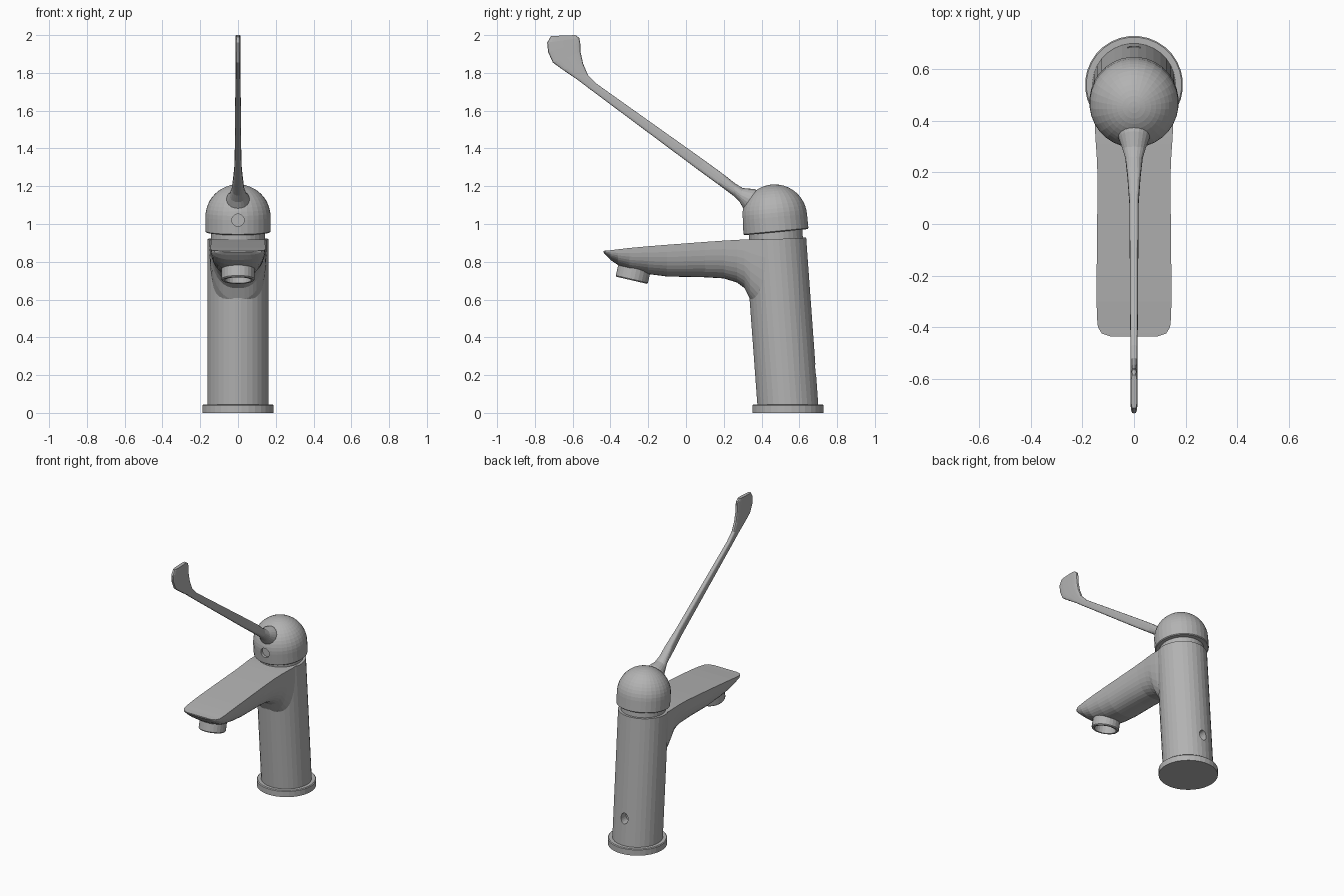
import bpy, bmesh, math
from mathutils import Matrix, Vector

cube = bpy.data.objects.get("Cube")
if cube:
    bpy.data.objects.remove(cube, do_unlink=True)

metal = bpy.data.materials.new("satin_grey_metal")
metal.use_nodes = True
metal.diffuse_color = (0.45, 0.45, 0.45, 1)
metal.node_tree.nodes["Principled BSDF"].inputs["Base Color"].default_value = (0.45, 0.45, 0.45, 1)


def loft(name, rings):
    """Skin a list of equal-length rings and cap both ends."""
    bm = bmesh.new()
    loops = [[bm.verts.new(p) for p in ring] for ring in rings]
    n = len(loops[0])
    for a, b in zip(loops, loops[1:]):
        for i in range(n):
            j = (i + 1) % n
            bm.faces.new((a[i], a[j], b[j], b[i]))
    bm.faces.new(loops[0])
    bm.faces.new(loops[-1])
    bmesh.ops.recalc_face_normals(bm, faces=bm.faces)
    mesh = bpy.data.meshes.new(name)
    bm.to_mesh(mesh)
    bm.free()
    obj = bpy.data.objects.new(name, mesh)
    bpy.context.collection.objects.link(obj)
    mesh.materials.append(metal)
    return obj


def lathe(name, profile, y, z, tilt=0, sides=32):
    """Turn (radius, height) pairs around an axis leaning by tilt degrees."""
    place = Matrix.Translation((0, y, z)) @ Matrix.Rotation(math.radians(tilt), 4, "X")
    turn = [math.tau * (i + 0.5) / sides for i in range(sides)]
    return loft(name, [[place @ Vector((r * math.cos(a), r * math.sin(a), h)) for a in turn]
                       for r, h in profile])


def drill(target, location, radius, depth, stretch=1):
    """Cut a round recess along y into the target."""
    bpy.ops.mesh.primitive_cylinder_add(vertices=20, radius=radius, depth=depth,
                                        location=location, rotation=(math.pi / 2, 0, 0))
    cutter = bpy.context.object
    cutter.scale.y = stretch
    cutter.hide_render = True
    mod = target.modifiers.new("recess", "BOOLEAN")
    mod.operation = "DIFFERENCE"
    mod.solver = "EXACT"
    mod.object = cutter
    bpy.context.view_layer.objects.active = target
    bpy.ops.object.modifier_apply(modifier=mod.name)
    bpy.data.objects.remove(cutter, do_unlink=True)


def power(v, p):
    return math.copysign(abs(v) ** p, v)


# Base flange
lathe("base_flange", [(0.19, 0), (0.19, 0.04), (0.185, 0.045)], 0.54, 0)

# Leaning body: (centre y, z, slope of the cut)
body_rings = []
for cy, cz, slope in ((0.54, 0.03, 0), (0.475, 0.92, 0.05)):
    body_rings.append([])
    for i in range(32):
        a = math.tau * (i + 0.5) / 32
        dy = 0.162 * math.sin(a)
        body_rings[-1].append((0.162 * math.cos(a), cy + dy, cz + slope * dy))
body = loft("body", body_rings)
drill(body, (0, 0.68, 0.23), 0.027, 0.1, 1.4)

# Neck and domed cap
lathe("neck", [(0.143, 0), (0.143, 0.09)], 0.478, 0.9, 4)
dome = [(0.15, 0), (0.168, 0), (0.173, 0.005)]
for k in range(12):
    a = math.pi / 2 * k / 12
    dome.append((0.173 * math.cos(a), 0.08 + 0.173 * math.sin(a)))
dome.append((0.004, 0.253))
cap = lathe("domed_cap", dome, 0.477, 0.957, 5.5)
drill(cap, (0, 0.3, 1.02), 0.033, 0.04)

# Spout stations: y, half width, top z, bottom z
spout = [(-0.437, 0.09, 0.858, 0.85), (-0.425, 0.125, 0.859, 0.835),
         (-0.40, 0.14, 0.861, 0.81), (-0.36, 0.144, 0.866, 0.783),
         (-0.30, 0.145, 0.873, 0.755), (-0.20, 0.145, 0.882, 0.735),
         (-0.10, 0.144, 0.89, 0.722), (0.10, 0.142, 0.905, 0.718),
         (0.20, 0.142, 0.912, 0.712), (0.27, 0.145, 0.916, 0.69),
         (0.31, 0.148, 0.918, 0.66), (0.34, 0.15, 0.919, 0.6),
         (0.39, 0.152, 0.919, 0.53), (0.46, 0.15, 0.919, 0.45)]
arc = [math.pi * i / 20 for i in range(21)]
loft("spout", [[(w * power(math.cos(a), 0.8), y, top - (top - low) * power(math.sin(a), 0.8))
                for a in arc] for y, w, top, low in spout])

# Hollow outlet under the spout
lathe("outlet_ring", [(0.07, 0.05), (0.07, 0), (0.083, 0), (0.088, 0.006), (0.088, 0.08)],
      -0.288, 0.702, -13, 24)

# Lever stations: upper edge y, z, lower edge y, z, half thickness
lever = [(0.44, 1.16, 0.36, 1.04, 0.075), (0.36, 1.185, 0.305, 1.08, 0.06),
         (0.30, 1.19, 0.285, 1.115, 0.045), (0.26, 1.215, 0.25, 1.15, 0.034),
         (0.20, 1.262, 0.17, 1.21, 0.026), (0.10, 1.335, 0.06, 1.29, 0.018),
         (-0.47, 1.74, -0.51, 1.715, 0.014), (-0.52, 1.79, -0.58, 1.768, 0.014),
         (-0.545, 1.85, -0.65, 1.815, 0.014), (-0.558, 1.91, -0.705, 1.855, 0.014),
         (-0.56, 1.96, -0.73, 1.91, 0.014), (-0.565, 1.985, -0.735, 1.96, 0.014),
         (-0.585, 2.0, -0.715, 1.995, 0.012)]
rings = []
for uy, uz, ly, lz, thick in lever:
    upper, lower = Vector((0, uy, uz)), Vector((0, ly, lz))
    mid, half = (upper + lower) / 2, (upper - lower) / 2
    # Round near the cap, squarer along the flat arm
    p = 1 if thick > 0.03 else 0.55
    rings.append([mid + half * power(math.sin(a), p) + Vector((thick * power(math.cos(a), p), 0, 0))
                  for a in (math.tau * i / 20 for i in range(20))])
loft("lever_handle", rings)
